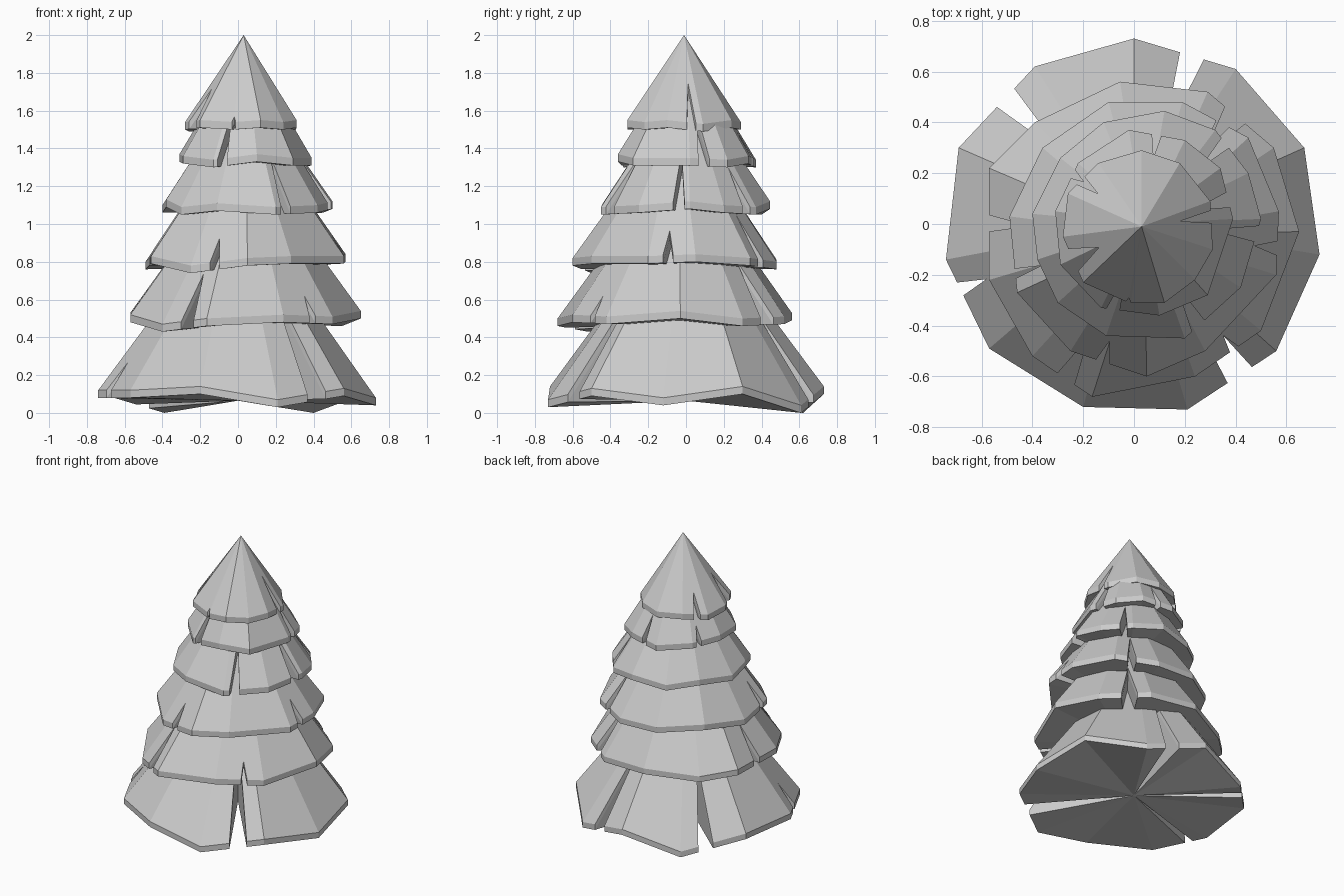
import bpy
import math
from mathutils import Vector

LIP = 0.04  # thickness of the rim band


def rim_hit(rim, centre, degrees):
    """Point where a ray from the centre crosses the rim outline."""
    d = Vector((math.cos(math.radians(degrees)), math.sin(math.radians(degrees))))
    for a, b in zip(rim, rim[1:] + rim[:1]):
        pa, e = a.xy - centre.xy, b.xy - a.xy
        den = d.cross(e)
        if abs(den) < 1e-9:
            continue
        t, s = pa.cross(e) / den, pa.cross(d) / den
        if t > 0 and 0 <= s <= 1:
            return a.lerp(b, s)


def angle(p, c):
    return math.degrees(math.atan2(p.y - c.y, p.x - c.x)) % 360


def tier(name, apex, rim, notches):
    """Faceted cone skirt; notches are (angle, half width, remaining radius)."""
    apex = Vector(apex)
    rim = [Vector(p) for p in rim]
    floor = sum(p.z for p in rim) / len(rim) - LIP
    base = Vector((apex.x, apex.y, floor))
    drop = Vector((0, 0, -LIP))

    # ordinary rim corners, skipping any that fall inside a notch
    ring = []
    for p in rim:
        a = angle(p, apex)
        if all(abs((a - n + 180) % 360 - 180) > w + 0.5 for n, w, f in notches):
            ring.append((a, p))
    # each notch adds two lips and one undercut inner corner
    for n, w, f in notches:
        for da in (-w, w):
            ring.append(((n + da) % 360, rim_hit(rim, apex, n + da)))
        ring.append((n % 360, apex.lerp(rim_hit(rim, apex, n), f)))
    ring.sort(key=lambda r: r[0])

    n = len(ring)
    top = [r[1] for r in ring]
    verts = top + [p + drop for p in top] + [apex, base]
    faces = []
    for i in range(n):
        j = (i + 1) % n
        faces += [(i, j, 2 * n), (n + i, n + j, j, i), (n + j, n + i, 2 * n + 1)]
    mesh = bpy.data.meshes.new(name)
    mesh.from_pydata(verts, [], faces)
    mesh.update()
    obj = bpy.data.objects.new(name, mesh)
    bpy.context.collection.objects.link(obj)


# Bottom skirt
tier("branch_tier_1", (0, 0, 1.12),
     [(.73, -.12, .08), (.67, .30, .14), (.40, .61, .04), (0, .73, .14),
      (-.39, .62, .04), (-.69, .30, .13), (-.74, -.14, .12), (-.57, -.49, .12),
      (-.20, -.72, .14), (.21, -.73, .07), (.56, -.50, .13)],
     [(71, 4, .5), (135.5, 4, .55), (200.5, 2.2, .85), (305, 4.5, .4)])

# Middle skirts
tier("branch_tier_2", (.04, -.04, 1.38),
     [(.65, -.03, .54), (.55, .30, .50), (.29, .52, .51), (-.055, .56, .53),
      (-.39, .40, .50), (-.57, .22, .53), (-.57, -.22, .52), (-.40, -.52, .47),
      (-.165, -.68, .50), (.24, -.60, .52), (.50, -.42, .51)],
     [(52.6, 5, .65), (241.6, 3.5, .72), (176, 3, .75), (308, 2, .88)])

tier("branch_tier_3", (.04, -.04, 1.6),
     [(.57, .05, .84), (.56, -.20, .83), (.28, -.50, .83), (.05, -.60, .82),
      (-.25, -.50, .78), (-.46, -.27, .83), (-.49, .03, .80), (-.36, .30, .83),
      (-.10, .48, .81), (.19, .48, .80), (.45, .34, .82)],
     [(252, 3, .84), (354, 3, .83), (54.6, 3, .7), (197, 2, .8)])

tier("branch_tier_4", (.04, 0, 1.78),
     [(.50, .02, 1.12), (.45, .20, 1.10), (.32, .37, 1.09), (.12, .445, 1.12),
      (-.12, .40, 1.09), (-.29, .26, 1.12), (-.40, .04, 1.10), (-.38, -.14, 1.13),
      (-.30, -.31, 1.09), (-.11, -.44, 1.11), (.20, -.45, 1.09), (.42, -.25, 1.10)],
     [(355, 4, .6), (298, 4, .6), (45, 3, .7)])

tier("branch_tier_5", (.04, 0, 1.95),
     [(.39, .02, 1.35), (.34, .22, 1.34), (.20, .33, 1.36), (-.02, .37, 1.34),
      (-.22, .24, 1.36), (-.31, .05, 1.37), (-.29, -.16, 1.36), (-.13, -.33, 1.34),
      (.10, -.36, 1.37), (.29, -.28, 1.35)],
     [(250, 4, .6), (16, 5, .6), (82, 3, .75), (145, 3, .85)])

# Top cone
tier("tree_tip", (.03, -.01, 2.0),
     [(.31, -.10, 1.55), (.30, .09, 1.53), (.18, .24, 1.55), (.03, .29, 1.54),
      (-.14, .24, 1.55), (-.26, .12, 1.53), (-.28, -.05, 1.54), (-.20, -.23, 1.55),
      (-.02, -.31, 1.54), (.12, -.31, 1.55), (.24, -.22, 1.54)],
     [(8, 5, .55), (206, 9, .62), (260, 2, .94), (143, 4, .72)])
